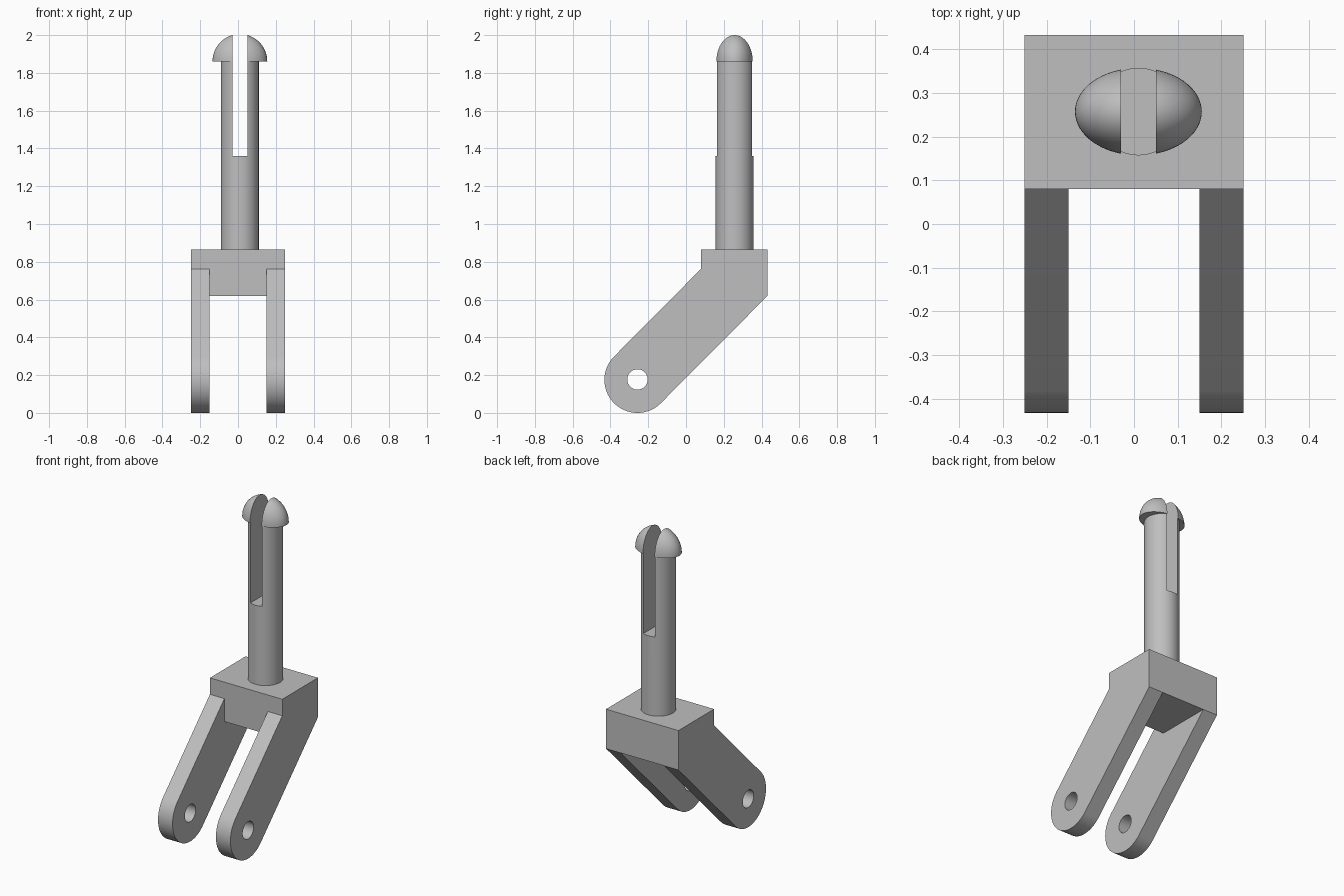
import bpy
import bmesh
from math import cos, sin, pi, radians
from mathutils import Matrix, Vector

if "Cube" in bpy.data.objects:
    bpy.data.objects.remove(bpy.data.objects["Cube"], do_unlink=True)

# Single grey finish
grey = bpy.data.materials.new("plain_grey")
grey.use_nodes = True
tone = (0.52, 0.52, 0.52, 1)
grey.diffuse_color = tone
grey.node_tree.nodes["Principled BSDF"].inputs["Base Color"].default_value = tone

# Main dimensions
LEG_R, HOLE_R = 0.175, 0.054
EYE_Y, EYE_Z = -0.257, 0.175
FRONT, BACK, TOP, BRIDGE_Z = 0.08, 0.432, 0.866, 0.62
PIN_X, PIN_Y, PIN_R = 0.01, 0.257, 0.1
HEAD_R, HEAD_Z = 0.145, 1.8606


def make_object(name, bm):
    bmesh.ops.recalc_face_normals(bm, faces=bm.faces)
    mesh = bpy.data.meshes.new(name)
    bm.to_mesh(mesh)
    bm.free()
    mesh.materials.append(grey)
    obj = bpy.data.objects.new(name, mesh)
    bpy.context.collection.objects.link(obj)
    return obj


def extrude_side(name, outline, half_width):
    """Extrude a (y, z) outline symmetrically along x."""
    bm = bmesh.new()
    face = bm.faces.new([bm.verts.new((-half_width, y, z)) for y, z in outline])
    moved = bmesh.ops.extrude_face_region(bm, geom=[face])["geom"]
    bmesh.ops.translate(bm, vec=(2 * half_width, 0, 0),
                        verts=[v for v in moved if isinstance(v, bmesh.types.BMVert)])
    return make_object(name, bm)


def arc(y, z, r, start, end, steps):
    angles = [radians(start + (end - start) * i / steps) for i in range(steps + 1)]
    return [(y + r * cos(a), z + r * sin(a)) for a in angles]


def activate(obj):
    bpy.ops.object.select_all(action="DESELECT")
    obj.select_set(True)
    bpy.context.view_layer.objects.active = obj


def cut(obj, cutter):
    cutter.hide_render = True
    activate(obj)
    mod = obj.modifiers.new("cut", "BOOLEAN")
    mod.operation, mod.solver, mod.object = "DIFFERENCE", "EXACT", cutter
    bpy.ops.object.modifier_apply(modifier=mod.name)


def smooth(obj):
    activate(obj)
    bpy.ops.object.shade_smooth_by_angle(angle=radians(30))


# Fork: slanted side profile with rounded eye ends
outline = arc(EYE_Y, EYE_Z, LEG_R, 135, 315, 40)
outline += [(BACK, BRIDGE_Z), (BACK, TOP), (FRONT, TOP), (FRONT, 0.763)]
fork = extrude_side("fork", outline, 0.25)

# Channel between the legs, leaving the bridge block
channel = extrude_side("channel_cutter", [(-1, -1), (1, -1), (1, BRIDGE_Z),
                                          (FRONT, BRIDGE_Z), (FRONT, 1), (-1, 1)], 0.15)
# Pivot hole through both legs
hole = extrude_side("hole_cutter", arc(EYE_Y, EYE_Z + 0.002, HOLE_R, 0, 350, 35), 0.5)
for cutter in (channel, hole):
    cut(fork, cutter)
smooth(fork)

# Pin shaft
bm = bmesh.new()
height = HEAD_Z - TOP
bmesh.ops.create_cone(bm, cap_ends=True, segments=64, radius1=PIN_R, radius2=PIN_R,
                      depth=height,
                      matrix=Matrix.Translation((PIN_X, PIN_Y, TOP + height / 2)))
shaft = make_object("pin_shaft", bm)

# Domed oval head with a flat underside
bm = bmesh.new()
bmesh.ops.create_uvsphere(bm, u_segments=64, v_segments=32, radius=HEAD_R)
cutaway = bmesh.ops.bisect_plane(bm, geom=bm.verts[:] + bm.edges[:] + bm.faces[:],
                                 plane_co=(0, 0, 0), plane_no=(0, 0, -1), clear_outer=True)
bmesh.ops.holes_fill(bm, edges=[e for e in bm.edges if e.is_boundary])
bmesh.ops.scale(bm, vec=(1, PIN_R / HEAD_R, 1), verts=bm.verts)
bmesh.ops.translate(bm, vec=(PIN_X, PIN_Y, HEAD_Z), verts=bm.verts)
head = make_object("pin_head", bm)

# Slot that splits the pin and its head into two prongs
slot = extrude_side("slot_cutter", [(0, 1.36), (0.6, 1.36), (0.6, 2.2), (0, 2.2)], 0.04)
slot.data.transform(Matrix.Translation(Vector((PIN_X, 0, 0))))
for part in (shaft, head):
    cut(part, slot)
    smooth(part)

# Remove the helpers
for cutter in (channel, hole, slot):
    bpy.data.objects.remove(cutter, do_unlink=True)
